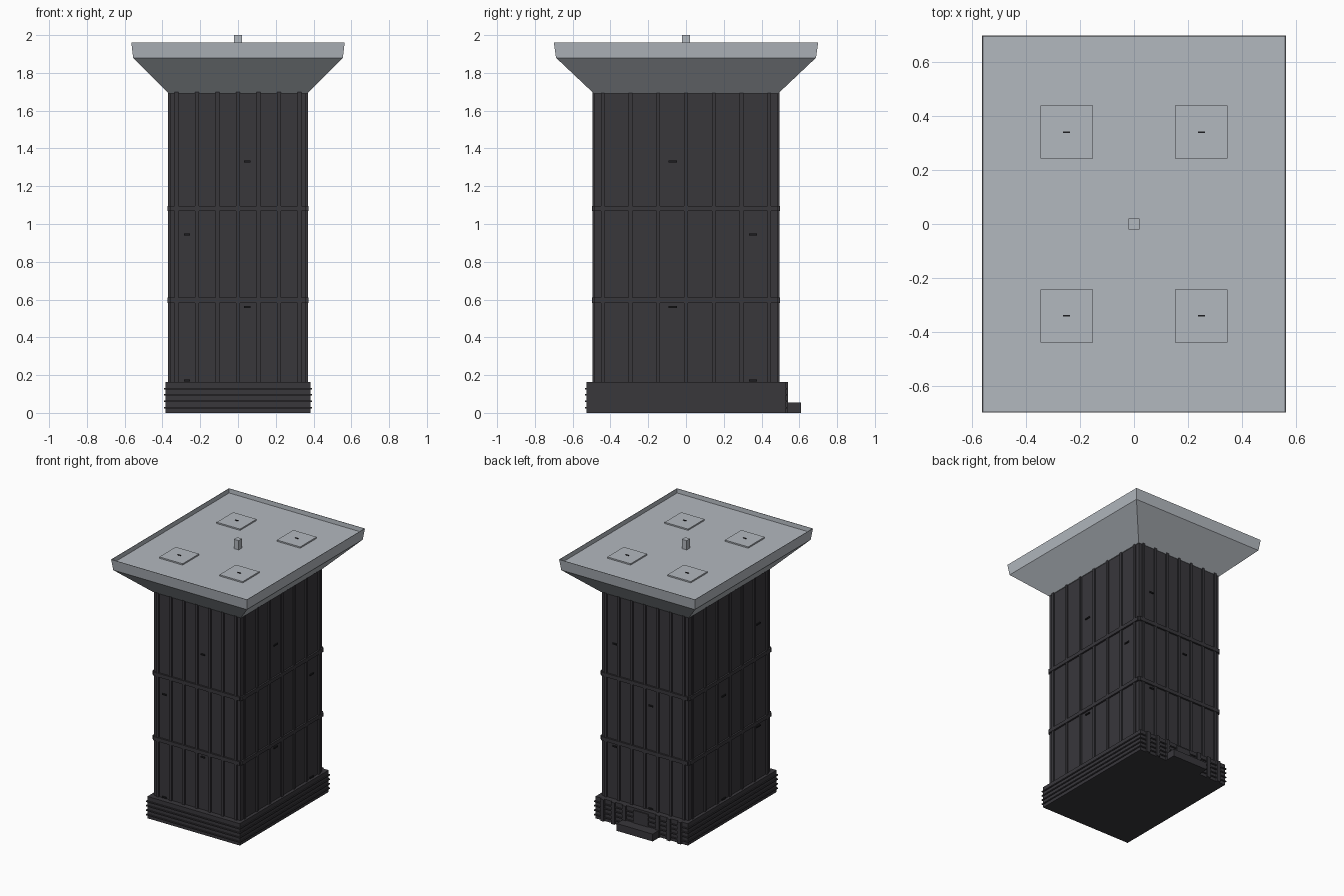
import bpy, bmesh

if "Cube" in bpy.data.objects:
    bpy.data.objects.remove(bpy.data.objects["Cube"])

def mat(name, rgb):
    m = bpy.data.materials.new(name)
    m.diffuse_color = (*rgb, 1)
    m.use_nodes = True
    m.node_tree.nodes["Principled BSDF"].inputs["Base Color"].default_value = m.diffuse_color
    return m

DARK = mat("charcoal", (0.040, 0.038, 0.044))
LIGHT = mat("pale_grey", (0.45, 0.48, 0.52))
BLACK = mat("black", (0.012, 0.012, 0.014))

def finish(name, bm, m):
    bmesh.ops.recalc_face_normals(bm, faces=bm.faces)
    me = bpy.data.meshes.new(name)
    bm.to_mesh(me)
    bm.free()
    me.materials.append(m)
    ob = bpy.data.objects.new(name, me)
    bpy.context.collection.objects.link(ob)
    return ob

def boxes(name, items, m):
    """One object from boxes given as (x0, x1, y0, y1, z0, z1)."""
    bm = bmesh.new()
    for x0, x1, y0, y1, z0, z1 in items:
        vs = bmesh.ops.create_cube(bm, size=1)["verts"]
        for v in vs:
            v.co = (x1 if v.co.x > 0 else x0, y1 if v.co.y > 0 else y0,
                    z1 if v.co.z > 0 else z0)
    return finish(name, bm, m)

HX, HY = 0.36, 0.485          # half size of the shaft core

# shaft core
boxes("shaft", [(-HX, HX, -HY, HY, 0.1, 1.70)], DARK)

# vertical ribs on all four faces
ribs = []
for i in range(-3, 4):
    for s in (-1, 1):
        x, y = i * 0.1083, i * 0.147
        ya, yb = sorted((s * (HY - 0.01), s * (HY + 0.01)))
        xa, xb = sorted((s * (HX - 0.01), s * (HX + 0.01)))
        ribs.append((x - 0.01, x + 0.01, ya, yb, 0.15, 1.705))
        ribs.append((xa, xb, y - 0.01, y + 0.01, 0.15, 1.705))
boxes("shaft_ribs", ribs, DARK)

# horizontal bands, stopping short of the corners
bands = []
for z in (0.597, 1.082):
    for s in (-1, 1):
        ya, yb = sorted((s * (HY - 0.01), s * (HY + 0.013)))
        xa, xb = sorted((s * (HX - 0.01), s * (HX + 0.013)))
        bands.append((-HX, HX, ya, yb, z - 0.014, z + 0.014))
        bands.append((xa, xb, -HY, HY, z - 0.014, z + 0.014))
boxes("shaft_bands", bands, DARK)

# slit windows: two alternating positions per face
slits = []
def slit(face, c, z):
    w, h, d = 0.017, 0.005, 0.008
    if face in ("front", "back"):
        y0, y1 = (-HY - d, -HY) if face == "front" else (HY, HY + d)
        slits.append((c - w, c + w, y0, y1, z - h, z + h))
    else:
        x0, x1 = (-HX - d, -HX) if face == "left" else (HX, HX + d)
        slits.append((x0, x1, c - w - 0.005, c + w + 0.005, z - h, z + h))
for face, a, b in (("front", 0.05, -0.27), ("back", 0.25, -0.05),
                   ("right", -0.07, 0.355), ("left", -0.34, 0.07)):
    for z, c in ((1.33, a), (0.945, b), (0.56, a), (0.172, b)):
        slit(face, c, z)
boxes("slit_windows", slits, BLACK)

# base with thin ledges
boxes("base", [(-0.384, 0.384, -0.527, 0.527, 0, 0.164)], DARK)
boxes("base_ledges", [(-0.391, 0.391, -0.535, 0.535, z - 0.004, z + 0.004)
                      for z in (0.028, 0.061, 0.095, 0.128)], DARK)

# rear pilasters, door and step
boxes("rear_pilasters", [(x - 0.014, x + 0.014, 0.52, 0.541, 0, 0.164)
                         for x in (-0.32, -0.23, -0.14, 0.14, 0.23, 0.32)], DARK)
boxes("rear_door", [(-0.06, 0.06, 0.53, 0.537, 0.055, 0.15)], DARK)
boxes("rear_step", [(-0.15, 0.15, 0.52, 0.61, 0, 0.055)], DARK)

# flared top: stacked rectangles with a shallow recessed deck
bm = bmesh.new()
loops = []
for hx, hy, z in ((0.366, 0.487, 1.69), (0.555, 0.688, 1.88), (0.565, 0.70, 1.962),
                  (0.562, 0.697, 1.962), (0.560, 0.695, 1.93)):
    loops.append([bm.verts.new((sx * hx, sy * hy, z))
                  for sx, sy in ((-1, -1), (1, -1), (1, 1), (-1, 1))])
for a, b in zip(loops, loops[1:]):
    for i in range(4):
        j = (i + 1) % 4
        bm.faces.new((a[i], a[j], b[j], b[i]))
bm.faces.new(loops[0][::-1])
bm.faces.new(loops[-1])
finish("flared_top", bm, LIGHT)

# deck pads, their handles and the central post
corners = [(sx * 0.25, sy * 0.341) for sx in (-1, 1) for sy in (-1, 1)]
boxes("deck_pads", [(x - 0.097, x + 0.097, y - 0.098, y + 0.098, 1.925, 1.94)
                    for x, y in corners], LIGHT)
boxes("pad_handles", [(x - 0.013, x + 0.013, y - 0.003, y + 0.003, 1.938, 1.945)
                      for x, y in corners], BLACK)
boxes("central_post", [(-0.02, 0.02, -0.02, 0.02, 1.925, 2.0)], LIGHT)
